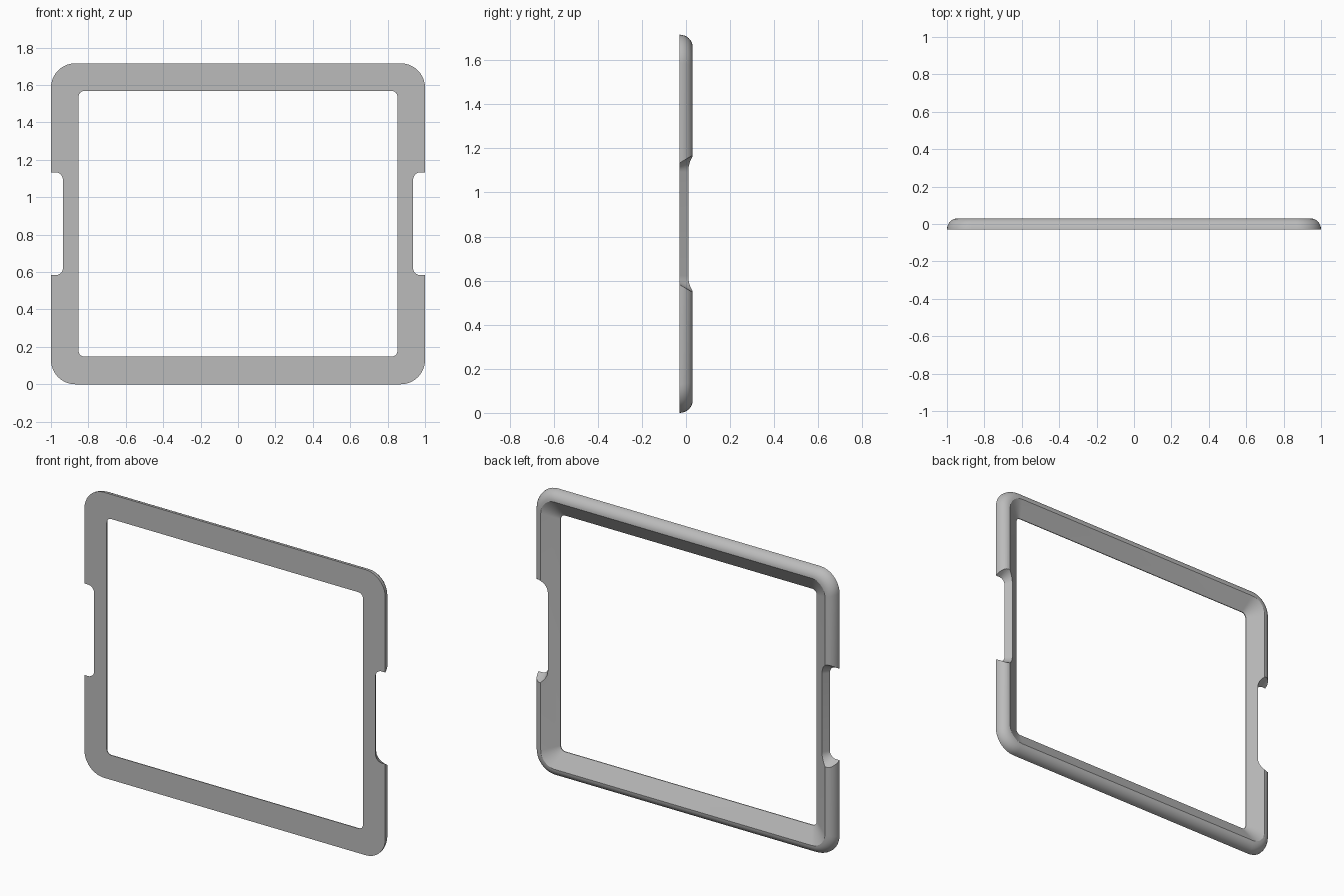
import bpy, bmesh
from math import sin, cos, pi

if "Cube" in bpy.data.objects:
    bpy.data.objects.remove(bpy.data.objects["Cube"], do_unlink=True)

HALF_W, HALF_H = 1.0, 0.858
FRONT, BACK = -0.03, 0.03
CORNER_STEPS = 10

grey = bpy.data.materials.new("light_grey")
grey.use_nodes = True
grey.diffuse_color = (0.5, 0.5, 0.5, 1)
grey.node_tree.nodes["Principled BSDF"].inputs["Base Color"].default_value = (0.5, 0.5, 0.5, 1)


def rounded_ring(bm, cx, half_w, half_h, radius, y):
    """One rounded rectangle of vertices in the upright plane at depth y."""
    ring = []
    for quarter, (sx, sz) in enumerate([(1, 1), (-1, 1), (-1, -1), (1, -1)]):
        for i in range(CORNER_STEPS + 1):
            a = (quarter + i / CORNER_STEPS) * pi / 2
            x = cx + sx * (half_w - radius) + radius * cos(a)
            z = HALF_H + sz * (half_h - radius) + radius * sin(a)
            ring.append(bm.verts.new((x, y, z)))
    return ring


def bridge(bm, a, b):
    for i in range(len(a)):
        j = (i + 1) % len(a)
        bm.faces.new((a[i], a[j], b[j], b[i]))


def finish(bm, name):
    bmesh.ops.recalc_face_normals(bm, faces=bm.faces)
    mesh = bpy.data.meshes.new(name)
    bm.to_mesh(mesh)
    bm.free()
    mesh.materials.append(grey)
    obj = bpy.data.objects.new(name, mesh)
    bpy.context.collection.objects.link(obj)
    return obj


# Frame section as (inset, depth, corner radius): rounded outside, sloped inside
CREST = 0.055
section = []
for i in range(9):
    a = i / 8 * pi / 2
    inset = CREST * (1 - cos(a))
    section.append((inset, FRONT + (BACK - FRONT) * sin(a), 0.13 - 0.7 * inset))
section += [(0.148, FRONT + 0.005, 0.03), (0.148, FRONT, 0.03)]

bm = bmesh.new()
rings = [rounded_ring(bm, 0, HALF_W - d, HALF_H - d, r, y) for d, y, r in section]
for i, ring in enumerate(rings):
    bridge(bm, ring, rings[(i + 1) % len(rings)])
frame = finish(bm, "frame")

bpy.context.view_layer.objects.active = frame
frame.select_set(True)

# Flared grip notches in the left and right sides
for side, name in ((1, "left_notch_cutter"), (-1, "right_notch_cutter")):
    bm = bmesh.new()
    ends = []
    for y in (FRONT - 0.02, BACK + 0.02):
        flare = 0.6 * (y - FRONT)
        ends.append(rounded_ring(bm, side * 1.236, 0.3 + flare, 0.275 + flare, 0.04 + flare, y))
    bridge(bm, *ends)
    for end in ends:
        bm.faces.new(end)
    cutter = finish(bm, name)
    cutter.hide_render = True
    cut = frame.modifiers.new(name, 'BOOLEAN')
    cut.operation = 'DIFFERENCE'
    cut.solver = 'EXACT'
    cut.object = cutter
    bpy.ops.object.modifier_apply(modifier=cut.name)
    bpy.data.objects.remove(cutter, do_unlink=True)

bpy.ops.object.shade_smooth_by_angle(angle=pi / 6)
